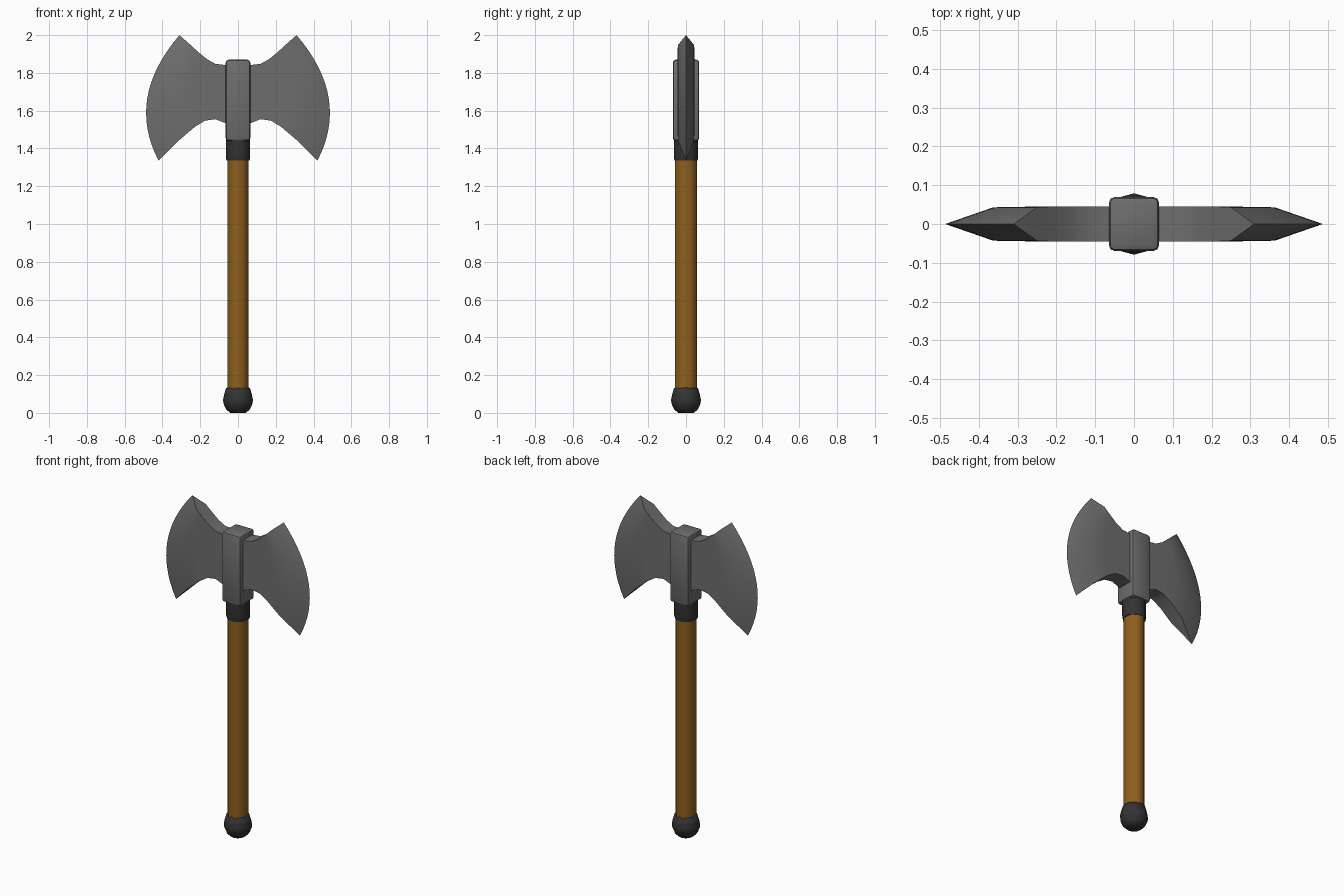
import bpy, bmesh, math

if "Cube" in bpy.data.objects:
    bpy.data.objects.remove(bpy.data.objects["Cube"])


def material(name, rgb):
    m = bpy.data.materials.new(name)
    m.diffuse_color = (*rgb, 1)
    m.use_nodes = True
    m.node_tree.nodes["Principled BSDF"].inputs["Base Color"].default_value = m.diffuse_color
    return m


STEEL = material("steel grey", (0.155, 0.155, 0.155))
WOOD = material("brown wood", (0.27, 0.115, 0.014))
BLACK = material("dark iron", (0.033, 0.033, 0.033))


def finish(name, bm, mat, angle):
    bmesh.ops.remove_doubles(bm, verts=bm.verts, dist=1e-5)
    bmesh.ops.recalc_face_normals(bm, faces=bm.faces)
    me = bpy.data.meshes.new(name)
    bm.to_mesh(me)
    bm.free()
    me.materials.append(mat)
    ob = bpy.data.objects.new(name, me)
    bpy.context.collection.objects.link(ob)
    bpy.ops.object.select_all(action='DESELECT')
    ob.select_set(True)
    bpy.context.view_layer.objects.active = ob
    bpy.ops.object.shade_smooth_by_angle(angle=math.radians(angle))
    return ob


def lathe(name, profile, sides, mat, turn=0.0, y_scale=1.0, angle=60):
    """Closed solid turned around z from (radius, height) points."""
    bm = bmesh.new()
    rings = []
    for r, z in profile:
        rings.append([bm.verts.new((r * math.cos(a), r * math.sin(a) * y_scale, z))
                      for a in (turn + math.tau * k / sides for k in range(sides))])
    for lo, hi in zip(rings, rings[1:]):
        for k in range(sides):
            n = (k + 1) % sides
            bm.faces.new((lo[k], lo[n], hi[n], hi[k]))
    bm.faces.new(rings[0])
    bm.faces.new(rings[-1])
    return finish(name, bm, mat, angle)


# Wooden handle, pommel and collar
lathe("handle", [(0.06, 0.08), (0.06, 1.36)], 8, WOOD, math.pi / 8, 1.07)
lathe("pommel", [(0.042, 0.0), (0.064, 0.02), (0.077, 0.05), (0.079, 0.07),
                 (0.073, 0.1), (0.063, 0.132), (0.05, 0.135)], 12, BLACK)
lathe("collar", [(0.066, 1.335), (0.069, 1.35), (0.069, 1.45)], 8, BLACK, math.pi / 8)

# Socket block holding the blades
bm = bmesh.new()
bmesh.ops.create_cube(bm, size=1)
for v in bm.verts:
    v.co = (v.co.x * 0.13, v.co.y * 0.14, 1.655 + v.co.z * 0.43)
bmesh.ops.bevel(bm, geom=bm.edges[:], offset=0.016, segments=2, profile=0.5, affect='EDGES')
finish("socket", bm, STEEL, 35)

# Double blade: rows run from the centre to the cutting edge
# (top x, top z, bottom x, bottom z, outward bulge, half thickness)
ROWS = [(0.0, 1.838, 0.0, 1.53, 0.0, 0.045),
        (0.07, 1.842, 0.07, 1.535, 0.0, 0.045),
        (0.12, 1.848, 0.12, 1.555, 0.0, 0.045),
        (0.165, 1.873, 0.175, 1.547, 0.01, 0.045),
        (0.21, 1.91, 0.23, 1.513, 0.03, 0.045),
        (0.25, 1.947, 0.31, 1.445, 0.08, 0.043),
        (0.31, 2.0, 0.42, 1.335, 0.115, 0.0)]
STEPS = 16
bm = bmesh.new()
sheets = []
for side in (-1, 1):
    sheet = []
    for xt, zt, xb, zb, bulge, thick in ROWS:
        sheet.append([bm.verts.new((xt + (xb - xt) * t + bulge * 4 * t * (1 - t),
                                    side * thick, zt + (zb - zt) * t))
                      for t in (k / STEPS for k in range(STEPS + 1))])
    for a, b in zip(sheet, sheet[1:]):
        for k in range(STEPS):
            bm.faces.new((a[k], a[k + 1], b[k + 1], b[k]))
    sheets.append(sheet)
front, back = sheets
for i in range(len(ROWS) - 1):
    for k in (0, STEPS):
        bm.faces.new((front[i][k], front[i + 1][k], back[i + 1][k], back[i][k]))
blade = finish("double_blade", bm, STEEL, 40)
mirror = blade.modifiers.new("mirror", 'MIRROR')
mirror.use_axis[0] = True
